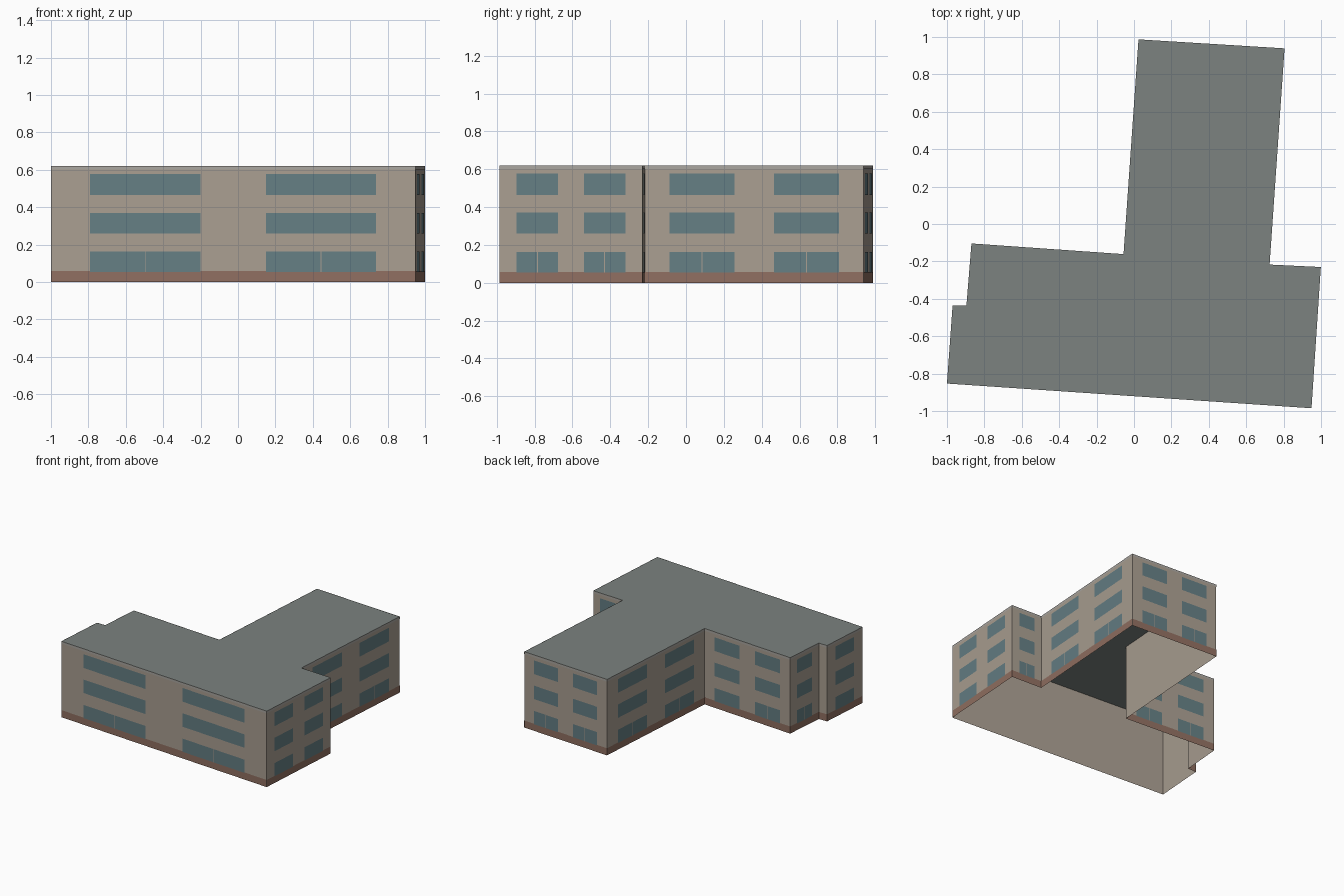
import bpy
from mathutils import Vector

if "Cube" in bpy.data.objects:
    bpy.data.objects.remove(bpy.data.objects["Cube"])

H = 0.62
# Footprint, counter-clockwise from the front left corner
PLAN = [(-1, -.853), (.949, -.985), (.999, -.23), (.725, -.217), (.805, .939),
        (.024, .987), (-.056, -.161), (-.869, -.104), (-.896, -.436), (-.97, -.436)]
FLOORS = [(.055, .163), (.26, .37), (.465, .577)]


def mat(name, rgb):
    m = bpy.data.materials.new(name)
    m.diffuse_color = (*rgb, 1)
    m.use_nodes = True
    m.node_tree.nodes["Principled BSDF"].inputs["Base Color"].default_value = m.diffuse_color
    return m


def build(name, polys, material):
    verts, faces = [], []
    for p in polys:
        faces.append(range(len(verts), len(verts) + len(p)))
        verts += p
    me = bpy.data.meshes.new(name)
    me.from_pydata(verts, [], [list(f) for f in faces])
    me.materials.append(material)
    ob = bpy.data.objects.new(name, me)
    bpy.context.collection.objects.link(ob)


def panel(a, b, u0, u1, z0, z1, off=0):
    """Upright rectangle on the wall a-b between fractions u0 and u1."""
    d = (b - a).normalized()
    n = Vector((d.y, -d.x)) * off
    p, q = a.lerp(b, u0) + n, a.lerp(b, u1) + n
    return [(p.x, p.y, z0), (q.x, q.y, z0), (q.x, q.y, z1), (p.x, p.y, z1)]


pts = [Vector(p) for p in PLAN]
edges = list(zip(pts, pts[1:] + pts[:1]))
windows, mullions = [], []
for a, b in edges:
    L = (b - a).length
    if L < .2:
        continue
    m = .1 + .015 / L
    bays = [(.24, .76)] if L < .5 else [(m, .41), (.59, 1 - m)]
    for u0, u1 in bays:
        windows += [panel(a, b, u0, u1, z0, z1, .002) for z0, z1 in FLOORS]
        # Thin divider in the ground floor glazing
        c, w = (u0 + u1) / 2, .002 / L
        mullions.append(panel(a, b, c - w, c + w, *FLOORS[0], .003))

tan = mat("wall_tan", (.40, .345, .285))
build("walls", [panel(a, b, 0, 1, 0, H) for a, b in edges], tan)
build("roof", [[(p.x, p.y, H) for p in pts]], mat("roof_grey", (.20, .225, .215)))
build("base_band", [panel(a, b, 0, 1, 0, .058, .001) for a, b in edges],
      mat("base_brown", (.28, .16, .12)))
build("top_trim", [panel(a, b, 0, 1, .602, H, .001) for a, b in edges],
      mat("trim_grey", (.40, .38, .35)))
build("windows", windows, mat("glass_blue", (.13, .21, .23)))
build("window_dividers", mullions, tan)
